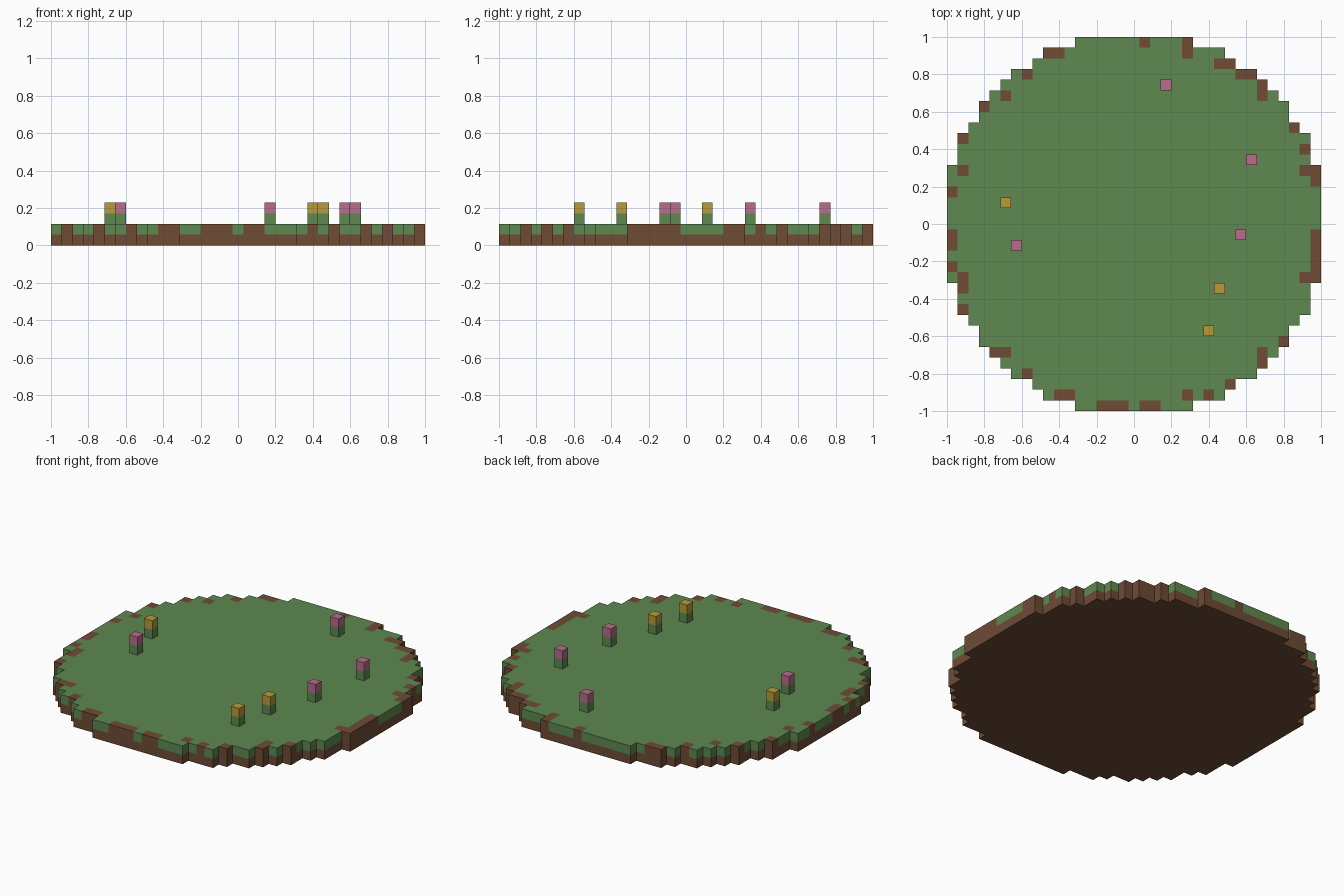
import bpy, bmesh

if "Cube" in bpy.data.objects:
    bpy.data.objects.remove(bpy.data.objects["Cube"])

S = 2 / 35            # edge of one block; cells are numbered from the centre


def material(name, rgb):
    m = bpy.data.materials.new(name)
    m.diffuse_color = (*rgb, 1)
    m.use_nodes = True
    m.node_tree.nodes["Principled BSDF"].inputs["Base Color"].default_value = m.diffuse_color
    return m


GRASS = material("grass green", (0.112, 0.247, 0.080))
SOIL = material("soil brown", (0.158, 0.070, 0.036))
PINK = material("petal pink", (0.480, 0.150, 0.262))
YELLOW = material("petal yellow", (0.468, 0.333, 0.045))

# Bare soil patches along the rim: row -> columns
BARE = {
    17: (1, 5), 16: (-8, -7, 5), 15: (8, 9), 14: (-10, 10, 11), 13: (12,),
    12: (-12, 12), 11: (-14,), 9: (15,), 8: (-16,), 7: (16,),
    5: (-16, 16, 17), 4: (17,), 3: (-17,),
    -1: (-17, 17), -2: (-17, 17), -3: (17,), -4: (-17, 17),
    -5: (-16, 16, 17), -6: (-16,), -8: (-16,), -11: (14,),
    -12: (-13, -12, 12), -13: (12,), -14: (-10,), -15: (9,),
    -16: (-7, -6, 5, 7), -17: (-3, -2, -1, 1, 2),
}


def inside(i, j):
    return i * i + j * j <= 320


def finish(bm, name, mats):
    bmesh.ops.remove_doubles(bm, verts=bm.verts, dist=1e-5)
    bmesh.ops.recalc_face_normals(bm, faces=bm.faces)
    me = bpy.data.meshes.new(name)
    bm.to_mesh(me)
    bm.free()
    for m in mats:
        me.materials.append(m)
    ob = bpy.data.objects.new(name, me)
    bpy.context.collection.objects.link(ob)


def quad(bm, points, mat):
    f = bm.faces.new([bm.verts.new([c * S for c in p]) for p in points])
    f.material_index = mat


# Round stepped ground: a soil layer with a grass layer above it
bm = bmesh.new()
for i in range(-17, 18):
    for j in range(-17, 18):
        if not inside(i, j):
            continue
        top = 1 if i in BARE.get(j, ()) else 0
        ring = [(i - .5, j - .5), (i + .5, j - .5), (i + .5, j + .5), (i - .5, j + .5)]
        quad(bm, [(x, y, 2) for x, y in ring], top)
        quad(bm, [(x, y, 0) for x, y in reversed(ring)], 1)
        # outer walls only where there is no neighbouring block
        for k, (di, dj) in enumerate([(0, -1), (1, 0), (0, 1), (-1, 0)]):
            if not inside(i + di, j + dj):
                a, b = ring[k], ring[(k + 1) % 4]
                for z, mat in ((0, 1), (1, top)):
                    quad(bm, [(*a, z), (*b, z), (*b, z + 1), (*a, z + 1)], mat)
finish(bm, "ground", [GRASS, SOIL])


# Flowers: a green stem block with a coloured bloom block on top
def block(name, i, j, layer, mat):
    bm = bmesh.new()
    bmesh.ops.create_cube(bm, size=S)
    bmesh.ops.translate(bm, verts=bm.verts, vec=(i * S, j * S, (layer + .5) * S))
    finish(bm, name, [mat])


for colour, mat, cells in (
    ("pink", PINK, [(3, 13), (11, 6), (10, -1), (-11, -2)]),
    ("yellow", YELLOW, [(-12, 2), (8, -6), (7, -10)]),
):
    for n, (i, j) in enumerate(cells, 1):
        block(f"{colour}_flower_stem_{n}", i, j, 2, GRASS)
        block(f"{colour}_flower_bloom_{n}", i, j, 3, mat)
